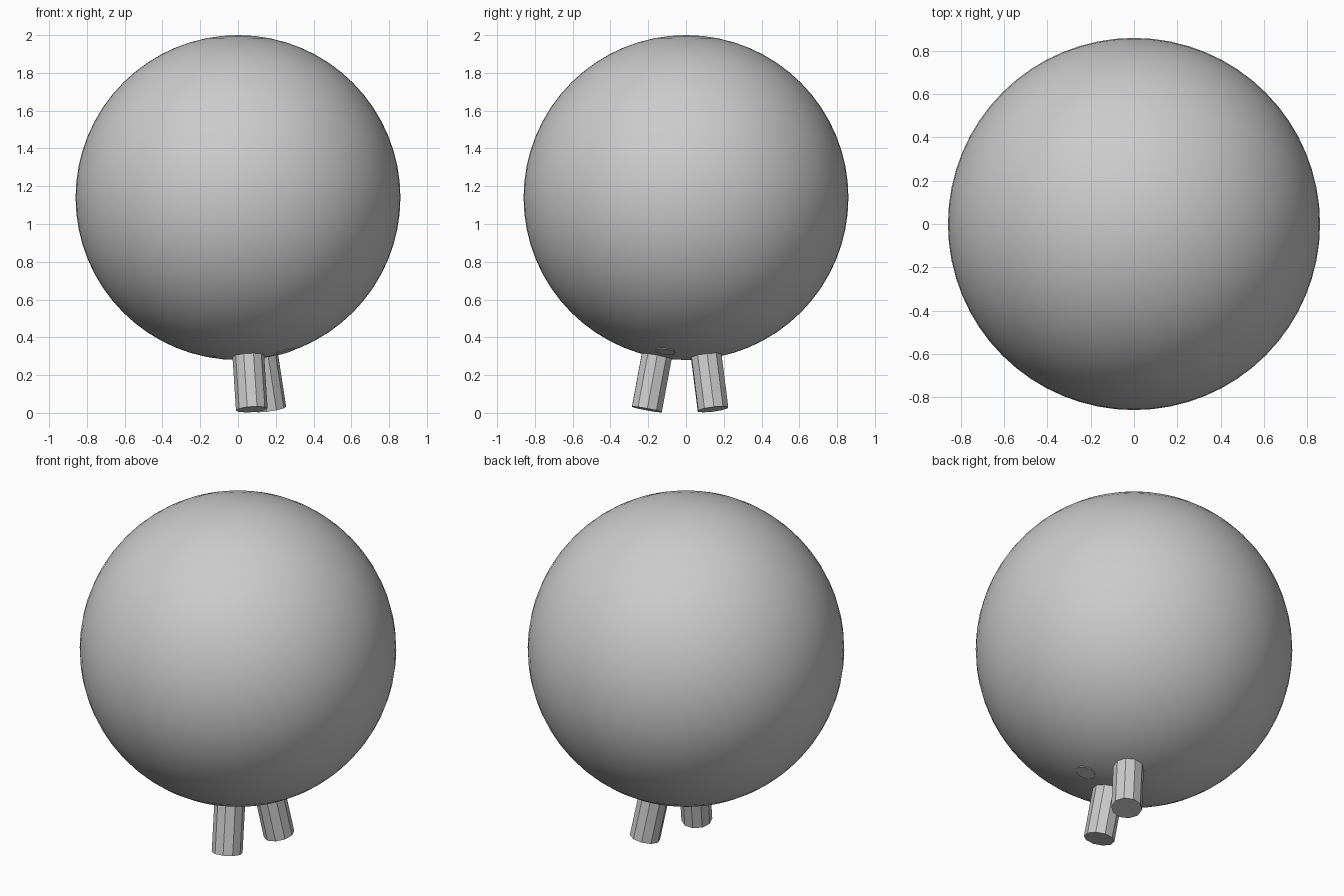
import bpy
from mathutils import Vector

cube = bpy.data.objects.get("Cube")
if cube:
    bpy.data.objects.remove(cube, do_unlink=True)

RADIUS = 0.86
CENTRE = Vector((0, 0, 1.14))

grey = bpy.data.materials.new("plain_grey")
grey.use_nodes = True
colour = (0.6, 0.6, 0.6, 1)
grey.diffuse_color = colour
grey.node_tree.nodes["Principled BSDF"].inputs["Base Color"].default_value = colour


def radial_cylinder(name, direction, inner, outer, radius, sides):
    """Cylinder whose axis runs outward from the ball's centre."""
    axis = Vector(direction).normalized()
    bpy.ops.mesh.primitive_cylinder_add(
        vertices=sides, radius=radius, depth=outer - inner,
        location=CENTRE + axis * (inner + outer) / 2,
        rotation=axis.to_track_quat('-Z', 'Y').to_euler())
    obj = bpy.context.object
    obj.name = name
    obj.data.materials.append(grey)
    return obj


# Large smooth ball
bpy.ops.mesh.primitive_uv_sphere_add(segments=64, ring_count=32,
                                     radius=RADIUS, location=CENTRE)
ball = bpy.context.object
ball.name = "ball"
ball.data.materials.append(grey)
bpy.ops.object.shade_smooth()

# Two faceted legs splayed outward
radial_cylinder("front_leg", (0.073, -0.207, -1.12), 0.75, 1.143, 0.084, 10)
radial_cylinder("back_leg", (0.172, 0.143, -1.12), 0.75, 1.143, 0.084, 10)

# Small flush stub on the underside
radial_cylinder("underside_stub", (0.25, -0.11, -0.815), 0.8, RADIUS + 0.002, 0.055, 10)
